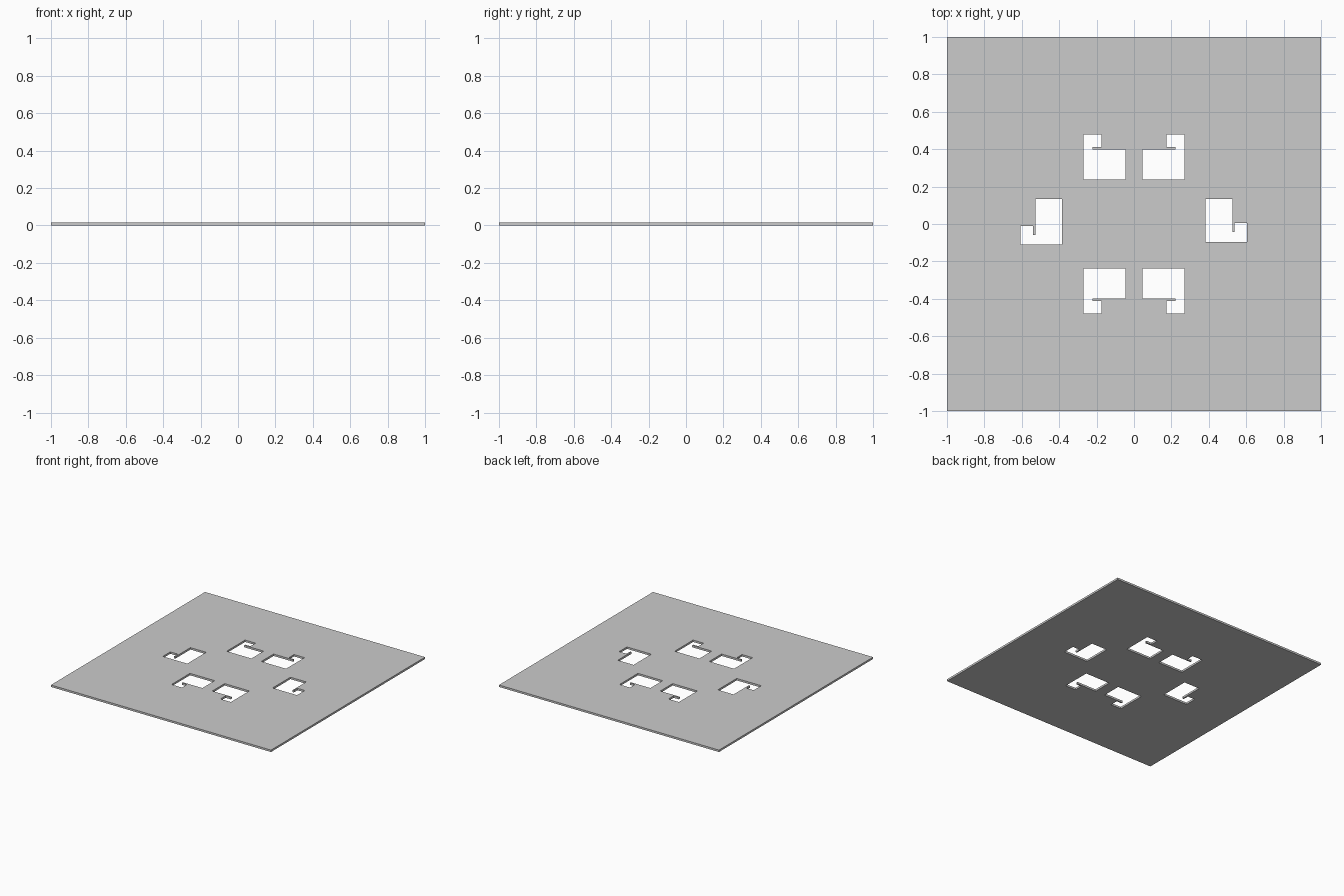
import bpy, bmesh

if "Cube" in bpy.data.objects:
    bpy.data.objects.remove(bpy.data.objects["Cube"])

THICK = 0.016

# Hook-shaped opening in the upper right; mirrored into the other quadrants
corner = [(0.045, 0.238), (0.27, 0.238), (0.27, 0.478), (0.175, 0.478),
          (0.175, 0.411), (0.222, 0.411), (0.222, 0.398), (0.045, 0.398)]


def side_hook(inner, slot_in, slot_out, outer, top, bottom, tab_top, slot_bottom):
    """Outline of a side opening: tall body, narrow slot, short tab."""
    return [(inner, bottom), (outer, bottom), (outer, tab_top), (slot_out, tab_top),
            (slot_out, slot_bottom), (slot_in, slot_bottom), (slot_in, top), (inner, top)]


outlines = [[(-1, -1), (1, -1), (1, 1), (-1, 1)]]
outlines += [[(sx * x, sy * y) for x, y in corner] for sx in (1, -1) for sy in (1, -1)]
outlines.append(side_hook(0.382, 0.526, 0.537, 0.604, 0.135, -0.096, 0.005, -0.043))
outlines.append(side_hook(-0.384, -0.527, -0.540, -0.607, 0.135, -0.11, -0.012, -0.06))

# Flat filled curve: the square sheet with its six openings
curve = bpy.data.curves.new("sheet_profile", 'CURVE')
curve.dimensions = '2D'
curve.fill_mode = 'BOTH'
curve.extrude = THICK / 2
for pts in outlines:
    spline = curve.splines.new('POLY')
    spline.points.add(len(pts) - 1)
    for p, (x, y) in zip(spline.points, pts):
        p.co = (x, y, 0, 1)
    spline.use_cyclic_u = True

plate = bpy.data.objects.new("perforated_plate", curve)
bpy.context.collection.objects.link(plate)
bpy.context.view_layer.objects.active = plate
plate.select_set(True)
bpy.ops.object.convert(target='MESH')
plate = bpy.context.object
plate.name = "perforated_plate"

# Weld caps to walls and stand the plate on the ground
bm = bmesh.new()
bm.from_mesh(plate.data)
bmesh.ops.remove_doubles(bm, verts=bm.verts, dist=1e-5)
bmesh.ops.translate(bm, verts=bm.verts, vec=(0, 0, THICK / 2))
bmesh.ops.recalc_face_normals(bm, faces=bm.faces)
for f in bm.faces:
    f.smooth = False
bm.to_mesh(plate.data)
bm.free()
